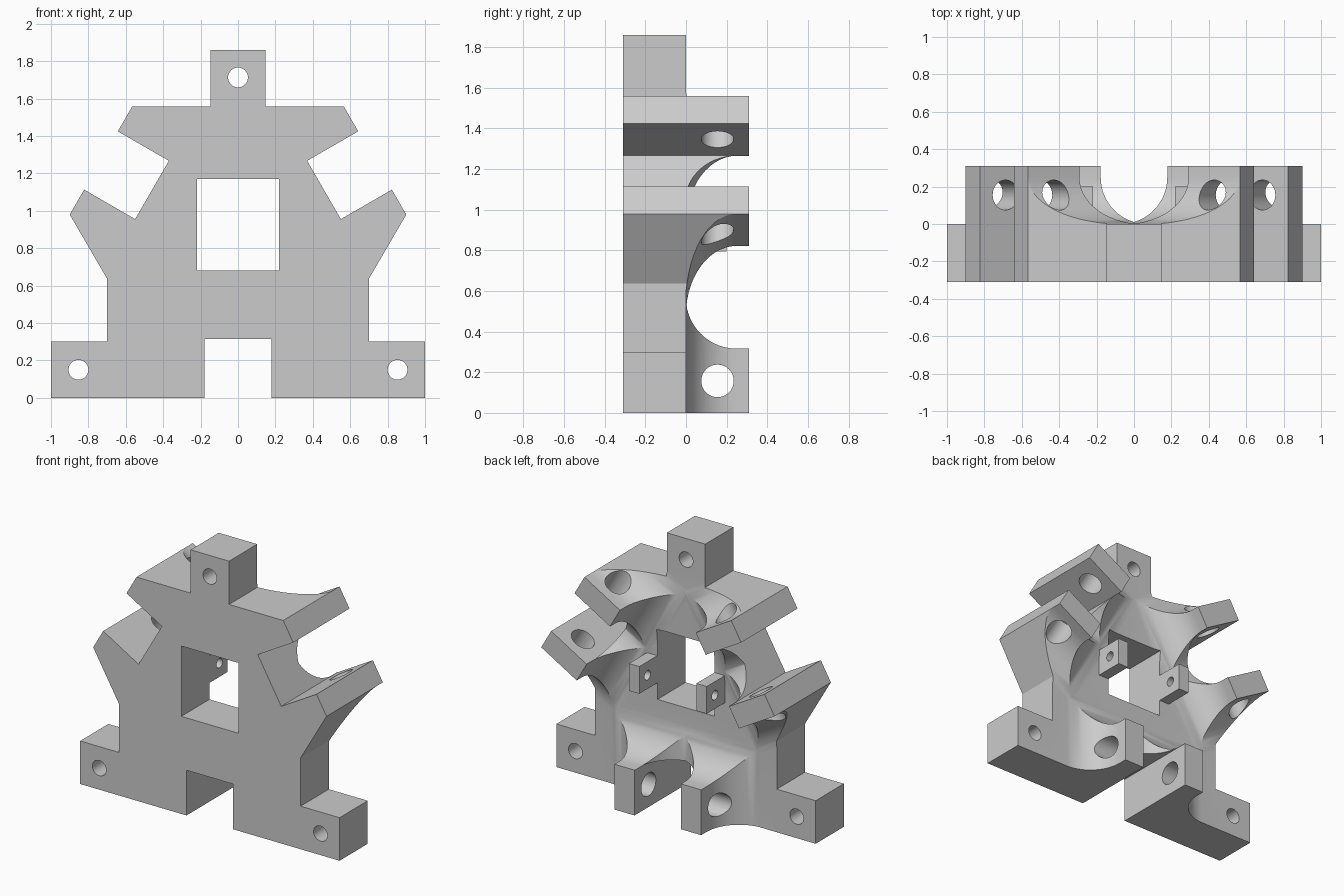
import bpy, bmesh, math
from mathutils import Matrix, Vector

if "Cube" in bpy.data.objects:
    bpy.data.objects.remove(bpy.data.objects["Cube"], do_unlink=True)

HUB = 0.846                      # height of the centre shared by the three slots
SLOT, LUG = 0.18, 0.334          # sideways reach of slot wall and lug outer wall
INNER, OUTER = 0.531, 0.846      # distance of slot floor and lug tip from the hub
DEPTH = 0.31
FILLET = 0.25


def frame(turn):
    """Slot frame: x across the slot, -z outward from the hub."""
    return Matrix.Translation((0, 0, HUB)) @ Matrix.Rotation(math.radians(turn), 4, 'Y')


def make(name, bm):
    """Turn a closed bmesh into an object whose faces point outward."""
    bm.normal_update()
    if bm.calc_volume(signed=True) < 0:
        bmesh.ops.reverse_faces(bm, faces=bm.faces[:])
    mesh = bpy.data.meshes.new(name)
    bm.to_mesh(mesh)
    bm.free()
    obj = bpy.data.objects.new(name, mesh)
    bpy.context.collection.objects.link(obj)
    return obj


def loft(name, rings):
    bm = bmesh.new()
    loops = [[bm.verts.new(p) for p in ring] for ring in rings]
    count = len(loops[0])
    for low, high in zip(loops, loops[1:]):
        for i in range(count):
            j = (i + 1) % count
            bm.faces.new((low[i], low[j], high[j], high[i]))
    bm.faces.new(loops[0][::-1])
    bm.faces.new(loops[-1])
    return make(name, bm)


def prism(name, outline, y0, y1):
    return loft(name, [[(x, y, z) for x, z in outline] for y in (y0, y1)])


def block(name, x0, x1, y0, y1, z0, z1):
    return prism(name, [(x0, z0), (x1, z0), (x1, z1), (x0, z1)], y0, y1)


def combine(target, tool, operation):
    mod = target.modifiers.new(operation.lower(), 'BOOLEAN')
    mod.operation = operation
    mod.solver = 'MANIFOLD'
    mod.object = tool
    bpy.context.view_layer.objects.active = target
    bpy.ops.object.modifier_apply(modifier=mod.name)
    bpy.data.objects.remove(tool, do_unlink=True)


def lug(turn, side):
    """Square lug whose foot flares into the plate with a mitred fillet."""
    profile = [(FILLET, -0.1)]
    for i in range(15):
        a = math.pi / 2 * (1 - i / 14)
        profile.append((FILLET * (1 - math.cos(a)), FILLET * (1 - math.sin(a)) - 0.0005))
    profile.append((0, DEPTH))
    rings = []
    for w, y in profile:
        a, b = SLOT - 0.002 - w, LUG + w
        near, far = INNER - 0.001 - w, OUTER + 0.2 + w
        corners = [(a, near), (b, near), (b, far), (a, far)]
        rings.append([frame(turn) @ Vector((side * x, y, -r)) for x, r in corners])
    return loft("lug", rings)


def edge_point(lateral, radial):
    """Point of the right-hand slot's outline in the plate's own x and z."""
    p = frame(-120) @ Vector((lateral, 0, -radial))
    return (abs(p.x), p.z)


# Plate stock with six flared lugs and two small window nubs
body = block("mounting_bracket", -1.5, 1.5, -DEPTH, 0, -0.5, 2.5)
for turn in (0, 120, -120):
    for side in (1, -1):
        combine(body, lug(turn, side), 'UNION')
for side in (1, -1):
    x0, x1 = sorted((0.2 * side, 0.3 * side))
    combine(body, block("nub", x0, x1, -0.1, 0.2, 0.795, 0.985), 'UNION')

# Silhouette trimmed from the stock
half = [(SLOT, HUB - INNER), (SLOT, 0), (1, 0), (1, 0.3), (0.7, 0.3), (0.7, 0.637)]
slot_edge = [edge_point(x, r) for x, r in
             [(LUG, OUTER), (SLOT, OUTER), (SLOT, INNER),
              (-SLOT, INNER), (-SLOT, OUTER), (-LUG, OUTER)]]
if slot_edge[0][1] > slot_edge[-1][1]:
    slot_edge.reverse()
shoulder = slot_edge[-1][1]
half += slot_edge + [(0.148, shoulder), (0.148, 1.86)]
outline = half + [(-x, z) for x, z in reversed(half)]
combine(body, prism("silhouette", outline, -0.6, 0.6), 'INTERSECT')

# Central window
combine(body, block("window", -0.22, 0.22, -0.7, 0.7, 0.68, 1.17), 'DIFFERENCE')


# Round holes
def drill(matrix, radius, length, sides=40):
    bm = bmesh.new()
    bmesh.ops.create_cone(bm, cap_ends=True, segments=sides, radius1=radius,
                          radius2=radius, depth=length, matrix=matrix)
    combine(body, make("drill", bm), 'DIFFERENCE')


along_x = Matrix.Rotation(math.pi / 2, 4, 'Y')
along_y = Matrix.Rotation(math.pi / 2, 4, 'X')
for turn in (0, 120, -120):
    centre = Matrix.Translation((0, DEPTH / 2, -(INNER + OUTER) / 2))
    drill(frame(turn) @ centre @ along_x, 0.08, 1.2)
for x, z in [(-0.853, 0.15), (0.853, 0.15), (0, 1.713)]:
    drill(Matrix.Translation((x, 0, z)) @ along_y, 0.053, 1.0)
drill(Matrix.Translation((0, 0.11, 0.89)) @ along_x, 0.033, 0.68, 24)

# Material and shading
grey = bpy.data.materials.new("plain grey")
grey.use_nodes = True
colour = (0.6, 0.6, 0.6, 1)
grey.diffuse_color = colour
grey.node_tree.nodes["Principled BSDF"].inputs["Base Color"].default_value = colour
body.data.materials.clear()
body.data.materials.append(grey)
for face in body.data.polygons:
    face.material_index = 0
bpy.ops.object.select_all(action='DESELECT')
body.select_set(True)
bpy.context.view_layer.objects.active = body
bpy.ops.object.shade_smooth_by_angle(angle=math.radians(25))
